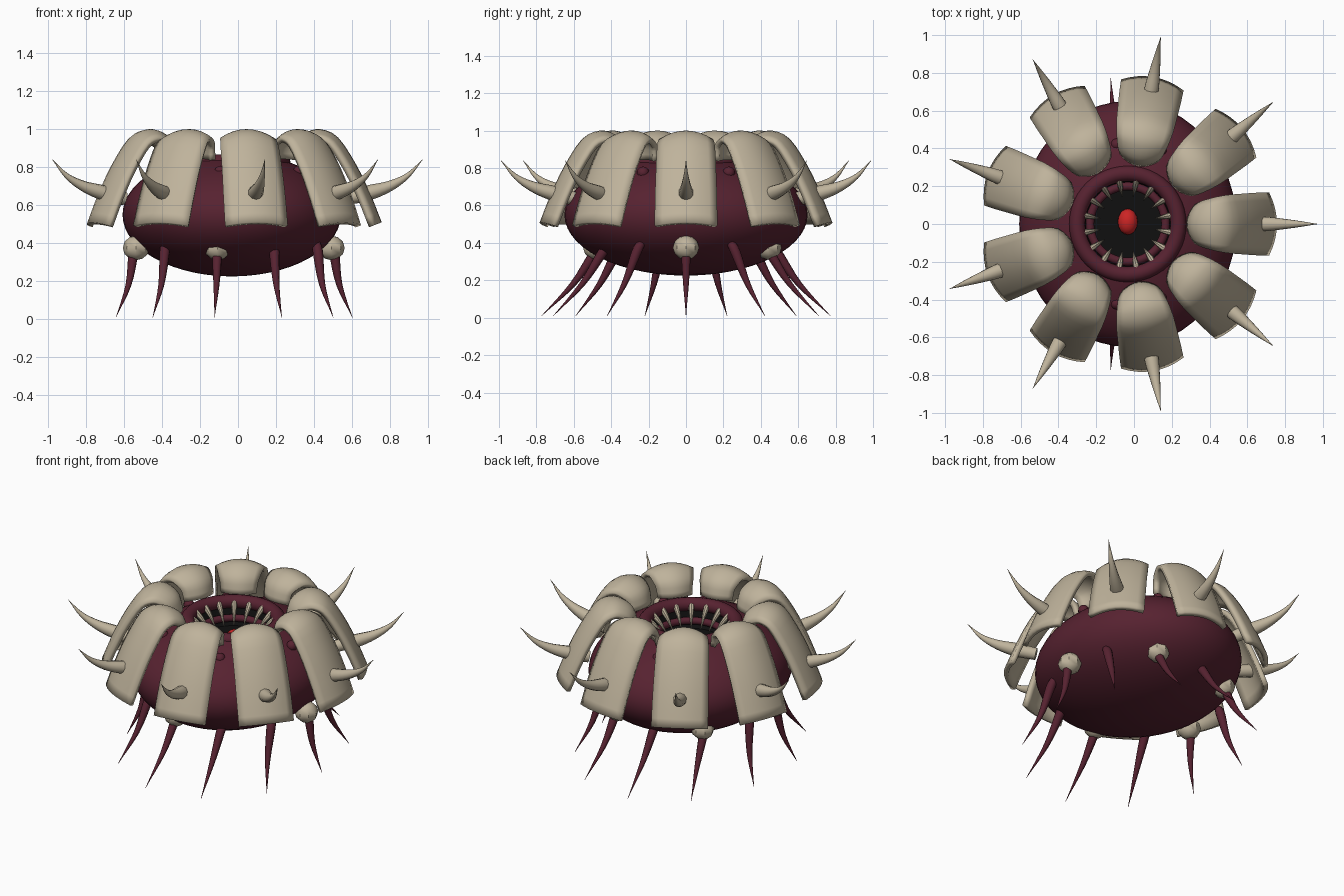
import bpy, bmesh, math
from mathutils import Vector, Matrix

if "Cube" in bpy.data.objects:
    bpy.data.objects.remove(bpy.data.objects["Cube"])

CX = -0.033                      # creature axis, slightly left of origin
TAU = math.tau


def material(name, rgb):
    m = bpy.data.materials.new(name)
    m.diffuse_color = (*rgb, 1)
    m.use_nodes = True
    m.node_tree.nodes["Principled BSDF"].inputs["Base Color"].default_value = m.diffuse_color
    return m


BONE = material("bone", (0.52, 0.45, 0.33))
FLESH = material("dark_red_flesh", (0.095, 0.016, 0.030))
BLACK = material("throat_black", (0.005, 0.005, 0.005))
RED = material("bright_red", (0.60, 0.018, 0.018))


def finish(name, verts, faces, mat, recalc=True):
    me = bpy.data.meshes.new(name)
    me.from_pydata([tuple(v) for v in verts], [], faces)
    if recalc:
        bm = bmesh.new()
        bm.from_mesh(me)
        bmesh.ops.recalc_face_normals(bm, faces=bm.faces)
        bm.to_mesh(me)
        bm.free()
    me.materials.append(mat)
    ob = bpy.data.objects.new(name, me)
    ob.location.x = CX
    bpy.context.collection.objects.link(ob)
    return ob


def spline(pts, sub):
    """Catmull-Rom through points of any dimension."""
    pts = [Vector(p) for p in pts]
    ext = [2 * pts[0] - pts[1]] + pts + [2 * pts[-1] - pts[-2]]
    out = []
    for i in range(len(pts) - 1):
        a, b, c, d = ext[i:i + 4]
        for s in range(sub):
            t = s / sub
            out.append(0.5 * (2 * b + (c - a) * t + (2 * a - 5 * b + 4 * c - d) * t * t
                              + (3 * b - a - 3 * c + d) * t ** 3))
    return out + [pts[-1]]


def tube(name, pts, mat, sides=10, sub=4):
    """Tapered tube; each point is (x, y, z, radius)."""
    path = spline(pts, sub)
    n = len(path)
    verts, faces = [], []
    for i, p in enumerate(path):
        tan = (path[min(i + 1, n - 1)] - path[max(i - 1, 0)]).to_3d().normalized()
        u = tan.cross(Vector((-p.y, p.x, 0))).normalized()
        v = tan.cross(u)
        for k in range(sides):
            a = TAU * k / sides
            verts.append(p.to_3d() + (u * math.cos(a) + v * math.sin(a)) * max(p[3], 0.001))
    for i in range(n - 1):
        for k in range(sides):
            k2 = (k + 1) % sides
            faces.append((i * sides + k, i * sides + k2, (i + 1) * sides + k2, (i + 1) * sides + k))
    faces.append(tuple(range(sides)))
    faces.append(tuple(range((n - 1) * sides, n * sides)))
    return finish(name, verts, faces, mat)


def lathe(name, prof, mat, sides=48, sx=1, sy=1, closed=False):
    verts, faces = [], []
    n = len(prof)
    for r, z in prof:
        for k in range(sides):
            a = TAU * k / sides
            verts.append((r * sx * math.cos(a), r * sy * math.sin(a), z))
    for i in range(n if closed else n - 1):
        j = (i + 1) % n
        for k in range(sides):
            k2 = (k + 1) % sides
            faces.append((i * sides + k, i * sides + k2, j * sides + k2, j * sides + k))
    if not closed:
        faces.append(tuple(range(sides)))
    return finish(name, verts, faces, mat)


def torus(name, R, r, z, mat):
    prof = [(R + r * math.cos(TAU * k / 12), z + r * math.sin(TAU * k / 12)) for k in range(12)]
    return lathe(name, prof, mat, closed=True)


def ball(name, loc, size, mat, u=8, v=6):
    bm = bmesh.new()
    bmesh.ops.create_uvsphere(bm, u_segments=u, v_segments=v, radius=1,
                              matrix=Matrix.Translation(loc) @ Matrix.Diagonal((*size, 1)))
    me = bpy.data.meshes.new(name)
    bm.to_mesh(me)
    bm.free()
    me.materials.append(mat)
    ob = bpy.data.objects.new(name, me)
    ob.location.x = CX
    bpy.context.collection.objects.link(ob)
    return ob


# Body: squashed ellipsoid, open at the mouth, folding down into the throat
prof = []
top = math.pi - math.asin(0.45)
for i in range(25):
    t = 0.02 + (top - 0.02) * i / 24
    prof.append((math.sin(t), 0.55 - 0.325 * math.cos(t)))
lathe("body", prof, FLESH, sx=0.575, sy=0.65)

# Mouth: lip, inner gum, black throat, red core
torus("mouth_lip", 0.268, 0.042, 0.826, FLESH)
torus("inner_gum", 0.200, 0.022, 0.750, FLESH)
lathe("throat", [(0.01, 0.70), (0.20, 0.70), (0.235, 0.76), (0.25, 0.83)], BLACK, 32)
ball("mouth_core", (0, 0.012, 0.71), (0.053, 0.069, 0.05), RED, 16, 10)

# Teeth around the mouth
for k in range(16):
    a = TAU * (k + 0.5) / 16
    c, s = math.cos(a), math.sin(a)
    tube(f"tooth_{k}", [(r * c, r * s, z, w) for r, z, w in
                        ((0.248, 0.845, 0.012), (0.228, 0.825, 0.017),
                         (0.190, 0.785, 0.011), (0.150, 0.725, 0.0))], BONE, 8, 2)

# Armour plates: arched shells (r, z, half width) with a spike each
PLATE = [(0.31, 0.85, 0.105), (0.335, 0.935, 0.115), (0.395, 0.985, 0.13), (0.47, 1.0, 0.143),
         (0.56, 0.957, 0.154), (0.655, 0.815, 0.161), (0.73, 0.66, 0.166), (0.79, 0.51, 0.168)]
rows = spline(PLATE, 3)
COLS = 8
for k in range(9):
    rot = Matrix.Rotation(TAU * k / 9, 3, 'Z')
    verts, faces = [], []
    for i, p in enumerate(rows):
        t = rows[min(i + 1, len(rows) - 1)] - rows[max(i - 1, 0)]
        nrm = Vector((-t.y, 0, t.x)).normalized()
        for j in range(COLS + 1):
            s = 2 * j / COLS - 1
            verts.append(rot @ (Vector((p.x, s * p.z, p.y)) - nrm * 0.045 * s * s))
    w = COLS + 1
    for i in range(len(rows) - 1):
        for j in range(COLS):
            faces.append((i * w + j, (i + 1) * w + j, (i + 1) * w + j + 1, i * w + j + 1))
    ob = finish(f"armour_plate_{k}", verts, faces, BONE, recalc=False)
    mod = ob.modifiers.new("thickness", 'SOLIDIFY')
    mod.thickness = 0.03
    mod.offset = -1
    c, s = math.cos(TAU * k / 9), math.sin(TAU * k / 9)
    tube(f"plate_spike_{k}", [(r * c, r * s, z, q) for r, z, q in
                              ((0.60, 0.635, 0.036), (0.72, 0.665, 0.040), (0.83, 0.70, 0.028),
                               (0.925, 0.755, 0.014), (1.005, 0.84, 0.0))], BONE)

# Legs with shoulder bumps; every second one has a bony socket
for k in range(11):
    c, s = math.cos(TAU * k / 11), math.sin(TAU * k / 11)
    tube(f"leg_{k}", [(rx * c, ry * s, z, q) for rx, ry, z, q in
                      ((0.53, 0.44, 0.40, 0.022), (0.54, 0.49, 0.35, 0.027),
                       (0.567, 0.61, 0.18, 0.016), (0.635, 0.78, 0.01, 0.0))], FLESH)
    ball(f"shoulder_bump_{k}", (0.42 * c, 0.425 * s, 0.775), (0.033, 0.033, 0.033), FLESH, 10, 8)
    if k % 2 == 0 and k < 10:
        ball(f"leg_socket_{k}", (0.525 * c, 0.485 * s, 0.375), (0.07, 0.07, 0.065), BONE)

# Smooth shading, sharp edges kept
for ob in bpy.context.scene.objects:
    ob.select_set(True)
    bpy.context.view_layer.objects.active = ob
bpy.ops.object.shade_smooth_by_angle(angle=math.radians(40))
